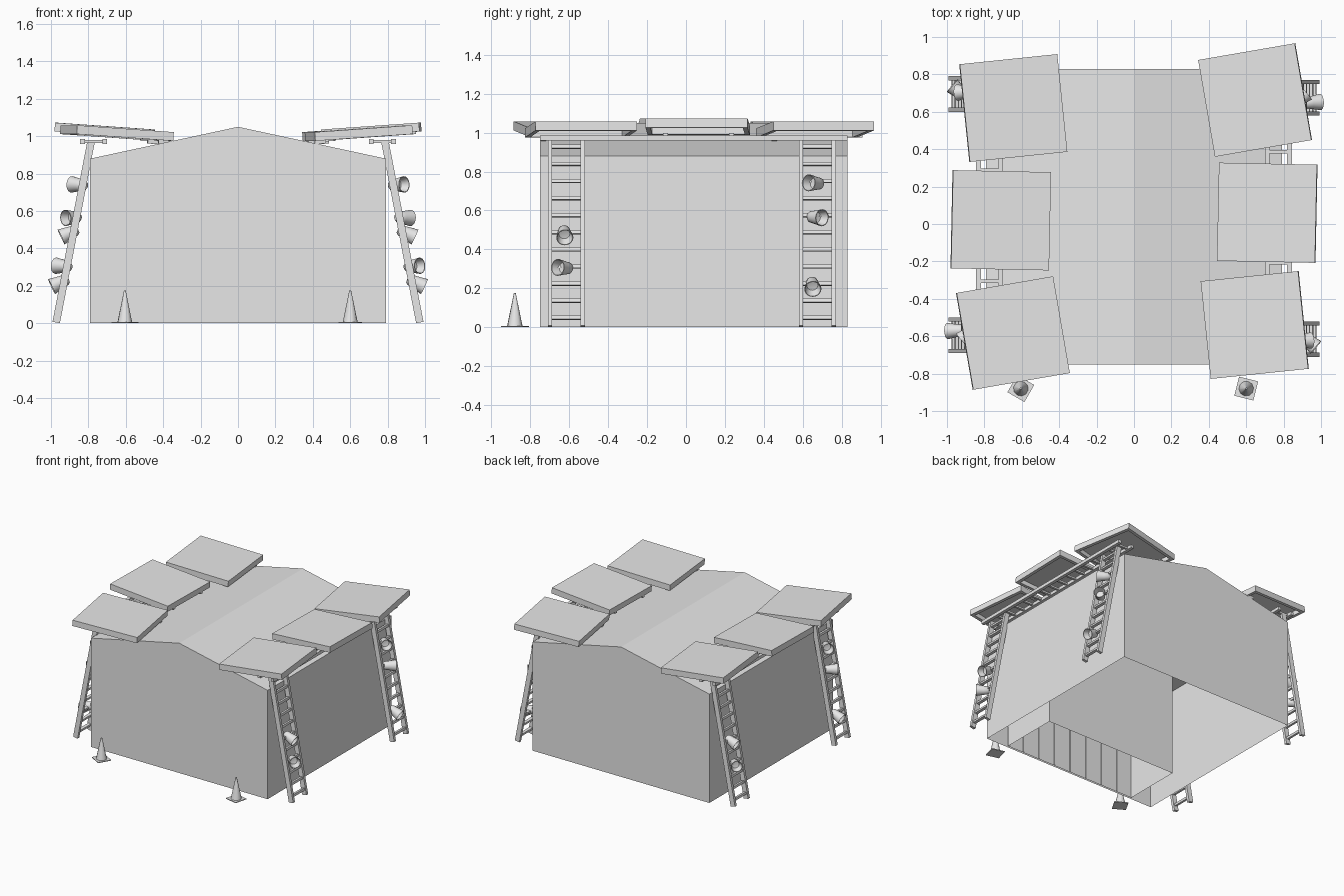
import bpy, bmesh, math
from mathutils import Matrix, Vector

if "Cube" in bpy.data.objects:
    bpy.data.objects.remove(bpy.data.objects["Cube"], do_unlink=True)

grey = bpy.data.materials.new("plain_grey")
grey.use_nodes = True
grey.diffuse_color = (0.8, 0.8, 0.8, 1)
grey.node_tree.nodes["Principled BSDF"].inputs["Base Color"].default_value = (0.8, 0.8, 0.8, 1)

# Half turn about the middle of the building
CENTRE = Vector((0, 0.04, 0))
TURN = Matrix.Translation(CENTRE) @ Matrix.Rotation(math.pi, 4, "Z") @ Matrix.Translation(-CENTRE)
SIDES = (("left", Matrix.Identity(4)), ("right", TURN))


def finish(bm, name, matrix=Matrix.Identity(4), smooth=False):
    mesh = bpy.data.meshes.new(name)
    bm.to_mesh(mesh)
    bm.free()
    mesh.materials.append(grey)
    obj = bpy.data.objects.new(name, mesh)
    bpy.context.collection.objects.link(obj)
    obj.matrix_world = matrix
    if smooth:
        bpy.ops.object.select_all(action="DESELECT")
        obj.select_set(True)
        bpy.context.view_layer.objects.active = obj
        bpy.ops.object.shade_smooth_by_angle(angle=math.radians(40))
    return obj


def box(bm, centre, size):
    m = Matrix.Translation(centre) @ Matrix.Diagonal((*size, 1))
    return bmesh.ops.create_cube(bm, size=1, matrix=m)["verts"]


def open_prism(name, profile, y0, y1):
    """Extrude an x-z profile along y and leave the underside open."""
    bm = bmesh.new()
    face = bm.faces.new([bm.verts.new((x, y0, z)) for x, z in profile])
    ext = bmesh.ops.extrude_face_region(bm, geom=[face], use_keep_orig=True)
    moved = [v for v in ext["geom"] if isinstance(v, bmesh.types.BMVert)]
    bmesh.ops.translate(bm, verts=moved, vec=(0, y1 - y0, 0))
    bmesh.ops.recalc_face_normals(bm, faces=bm.faces)
    floor = [f for f in bm.faces if all(abs(v.co.z) < 1e-4 for v in f.verts)]
    bmesh.ops.delete(bm, geom=floor, context="FACES")
    return finish(bm, name)


# Building shell and the closed bay inside the front wall
open_prism("building_shell",
           [(-0.79, 0), (0.79, 0), (0.79, 0.88), (0, 1.05), (-0.79, 0.88)], -0.75, 0.83)
open_prism("inner_bay", [(-0.59, 0), (0.6, 0), (0.6, 0.85), (-0.59, 0.85)], -0.735, -0.26)

# Narrow upright seams on the bay's front lining
bm = bmesh.new()
for i in range(7):
    box(bm, (-0.45 + 0.15 * i, -0.732, 0.425), (0.008, 0.006, 0.84))
finish(bm, "bay_seams")


def ladder(name, matrix, length, width, depth, rail, rungs):
    """Ladder rising along local z, its width along local y."""
    bm = bmesh.new()
    for s in (-1, 1):
        box(bm, (0, s * (width - rail) / 2, length / 2), (depth, rail, length))
    for i in range(rungs):
        z = length * (i + 0.5) / rungs
        box(bm, (0, 0, z), (depth * 0.55, width - rail, 0.018))
    return finish(bm, name, matrix)


LEAN = math.atan2(0.185, 0.96)


def ladder_x(z):
    return 0.972 - 0.185 * z / 0.96


def lamp(name, matrix):
    """Tapered lamp head with a hollow mouth, opening along local z."""
    profile = [(0.0, -0.055), (0.02, -0.053), (0.03, -0.04), (0.034, -0.01),
               (0.044, 0.045), (0.04, 0.045), (0.028, 0.0), (0.0, -0.005)]
    bm = bmesh.new()
    verts = [bm.verts.new((r, 0, z)) for r, z in profile]
    edges = [bm.edges.new(p) for p in zip(verts, verts[1:])]
    bmesh.ops.spin(bm, geom=verts + edges, cent=(0, 0, 0), axis=(0, 0, 1),
                   angle=2 * math.pi, steps=20)
    bmesh.ops.remove_doubles(bm, verts=bm.verts, dist=1e-4)
    bmesh.ops.recalc_face_normals(bm, faces=bm.faces)
    finish(bm, name, matrix, smooth=True)


# Lamp places: ladder y, height, aim
LAMPS = [(-0.625, 0.48, (0.85, 0.05, -0.4)), (-0.63, 0.305, (0.75, -0.65, 0.05)),
         (0.66, 0.74, (0.75, -0.65, 0.05)), (0.67, 0.565, (0.75, 0.65, -0.05)),
         (0.65, 0.215, (0.85, 0.05, -0.4))]

# Flat panels: centre, turn, height of the middle
PANELS = [("front", 0.645, -0.54, 5.9, 1.022), ("middle", 0.712, 0.06, -1.2, 1.036),
          ("back", 0.647, 0.663, 9.8, 1.022)]


def panel(name, matrix):
    """Shallow tray turned upside down, with two clips on its inner edge."""
    bm = bmesh.new()
    size, rim, drop = 0.525, 0.025, 0.035
    box(bm, (0, 0, 0.012), (size, size, 0.012))
    for s in (-1, 1):
        off = s * (size - rim) / 2
        box(bm, (off, 0, -drop / 2 + 0.006), (rim, size, drop))
        box(bm, (0, off, -drop / 2 + 0.006), (size - 2 * rim, rim, drop))
        box(bm, (-size / 2 + 0.035, s * 0.17, -0.036), (0.06, 0.025, 0.022))
    finish(bm, name, matrix)


for side, turn in SIDES:
    # Leaning ladders near the corners
    for end, y in (("front", -0.615), ("back", 0.675)):
        m = Matrix.Translation((0.972, y, 0.004)) @ Matrix.Rotation(-LEAN, 4, "Y")
        ladder(f"{side}_{end}_ladder", turn @ m, 0.985, 0.19, 0.04, 0.022, 11)
    # Flat ladder along the eave, carrying the panels
    m = Matrix.Translation((0.772, -0.75, 0.972)) @ Matrix.Rotation(-math.pi / 2, 4, "X") \
        @ Matrix.Rotation(math.pi / 2, 4, "Z")
    ladder(f"{side}_eave_ladder", turn @ m, 1.58, 0.145, 0.026, 0.026, 16)
    # Lamps clipped to the leaning ladders
    for i, (y, z, aim) in enumerate(LAMPS):
        m = Matrix.Translation((ladder_x(z) + 0.025, y, z)) \
            @ Vector(aim).to_track_quat("Z", "Y").to_matrix().to_4x4()
        lamp(f"{side}_lamp_{i + 1}", turn @ m)
    # Roof panels tipped up at the outer edge
    for part, x, y, angle, z in PANELS:
        m = Matrix.Translation((x, y, z)) @ Matrix.Rotation(math.radians(angle), 4, "Z") \
            @ Matrix.Rotation(math.radians(-4), 4, "Y")
        panel(f"{side}_{part}_panel", turn @ m)

# Traffic cones by the front corners
for name, x, angle in (("right_cone", -0.605, -30), ("left_cone", 0.6, -14)):
    bm = bmesh.new()
    box(bm, (0, 0, 0.003), (0.105, 0.105, 0.006))
    bmesh.ops.create_cone(bm, cap_ends=True, segments=10, radius1=0.04, radius2=0.005,
                          depth=0.17, matrix=Matrix.Translation((0, 0, 0.09)))
    m = Matrix.Translation((x, -0.88, 0)) @ Matrix.Rotation(math.radians(angle), 4, "Z")
    finish(bm, name, m, smooth=True)
